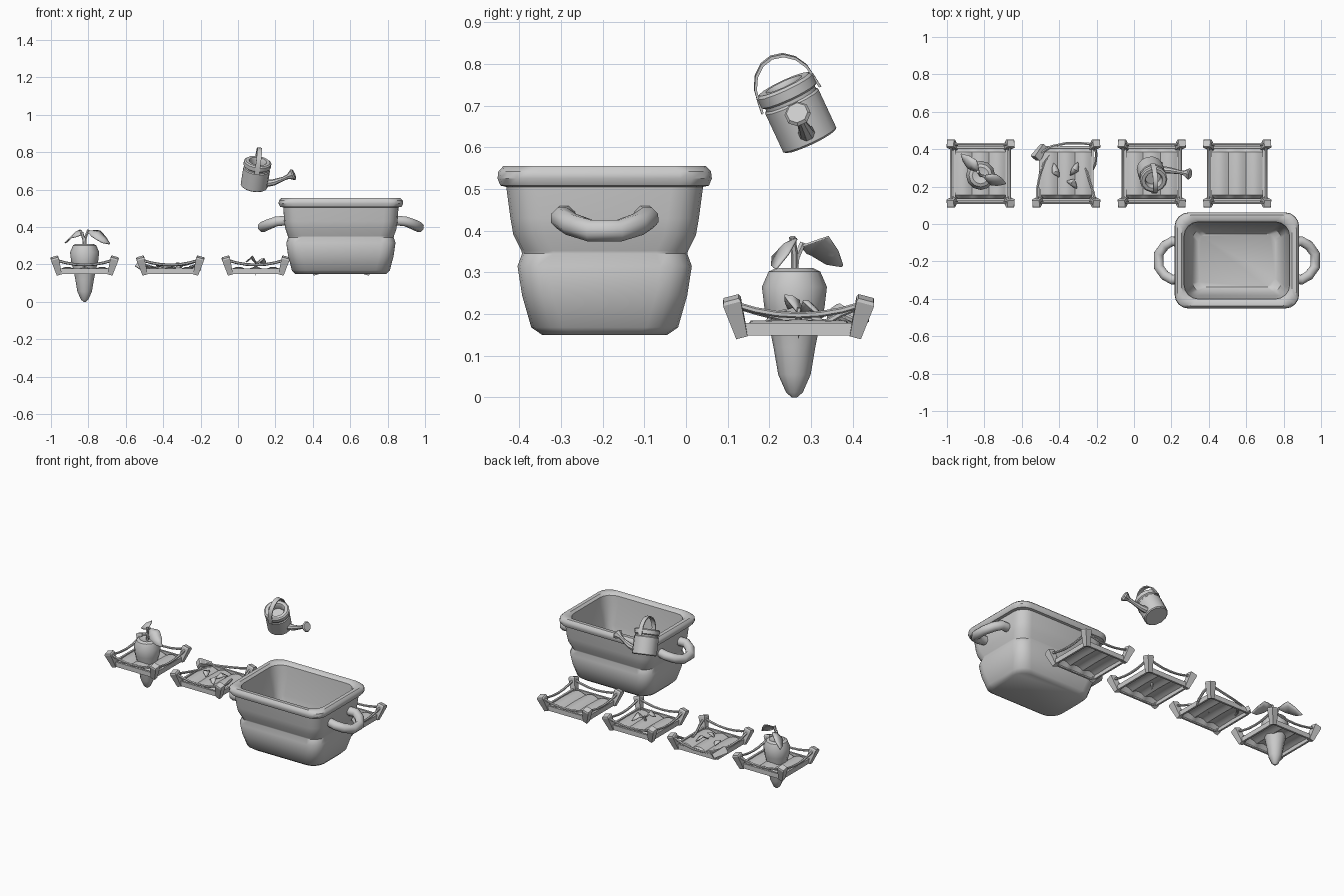
import bpy, bmesh
from math import pi, cos, sin, radians
from mathutils import Vector as V, Matrix

if "Cube" in bpy.data.objects:
    bpy.data.objects.remove(bpy.data.objects["Cube"])


def finish(name, bm, angle=35):
    bmesh.ops.recalc_face_normals(bm, faces=bm.faces)
    me = bpy.data.meshes.new(name)
    bm.to_mesh(me)
    bm.free()
    ob = bpy.data.objects.new(name, me)
    bpy.context.collection.objects.link(ob)
    bpy.ops.object.select_all(action='DESELECT')
    ob.select_set(True)
    bpy.context.view_layer.objects.active = ob
    bpy.ops.object.shade_smooth_by_angle(angle=radians(angle))
    return ob


def loft(name, rings, caps=True, angle=35):
    bm = bmesh.new()
    rows = [[bm.verts.new(p) for p in r] for r in rings]
    n = len(rows[0])
    for a, b in zip(rows, rows[1:]):
        for i in range(n):
            bm.faces.new((a[i], a[(i + 1) % n], b[(i + 1) % n], b[i]))
    if caps:
        bm.faces.new(rows[0])
        bm.faces.new(rows[-1])
    return finish(name, bm, angle)


def tube(name, pts, radii, n=8, ref=(0, 0, 1), angle=50):
    pts = [V(p) for p in pts]
    if isinstance(radii, float):
        radii = [radii] * len(pts)
    rings = []
    for i, p in enumerate(pts):
        t = (pts[min(i + 1, len(pts) - 1)] - pts[max(i - 1, 0)]).normalized()
        s = t.cross(V(ref)).normalized()
        u = s.cross(t)
        rings.append([p + radii[i] * (cos(2 * pi * k / n + pi / n) * s + sin(2 * pi * k / n + pi / n) * u)
                      for k in range(n)])
    return loft(name, rings, angle=angle)


def lathe(name, prof, matrix, n=12, angle=35):
    ob = loft(name, [[(r * cos(2 * pi * k / n), r * sin(2 * pi * k / n), z) for k in range(n)]
                     for r, z in prof], angle=angle)
    ob.matrix_world = matrix
    return ob


def leaf(name, base, mid, tip, width, side):
    # folded thin blade: centre rib plus two edges
    side = V(side).normalized()
    base, mid, tip = V(base), V(mid), V(tip)
    bm = bmesh.new()
    rows = []
    for p, w in ((base, .12), (base.lerp(mid, .6), .75), (mid, 1), (mid.lerp(tip, .55), .7), (tip, .08)):
        s = side * width * w / 2
        drop = V((0, 0, -.12 * width * w))
        rows.append([bm.verts.new(q) for q in (p - s + drop, p, p + s + drop)])
    for a, b in zip(rows, rows[1:]):
        for i in (0, 1):
            bm.faces.new((a[i], a[i + 1], b[i + 1], b[i]))
    ob = finish(name, bm)
    m = ob.modifiers.new('thickness', 'SOLIDIFY')
    m.thickness = .005
    return ob


def rounded_rect(cx, cy, hx, hy, r, z, k=4):
    out = []
    for q, (sx, sy) in enumerate(((1, 1), (-1, 1), (-1, -1), (1, -1))):
        for i in range(k + 1):
            a = (q + i / k) * pi / 2
            out.append((cx + sx * (hx - r) + r * cos(a), cy + sy * (hy - r) + r * sin(a), z))
    return out


def box(name, c, h):
    x, y, z = h
    return loft(name, [[V(c) + V((sx * x, sy * y, sz)) for sx, sy in ((1, 1), (-1, 1), (-1, -1), (1, -1))]
                       for sz in (-z, z)], angle=20)


def post(name, bottom, top, hb=.014, ht=.022):
    bottom, top = V(bottom), V(top)
    d = (top - bottom).normalized()
    s = d.cross(V((0, 1, 0))).normalized()
    u = s.cross(d)
    loft(name, [[p + w * (a * s + b * u) for a, b in ((1, 1), (-1, 1), (-1, -1), (1, -1))]
                for p, w in ((bottom, hb), (bottom.lerp(top, .92), ht), (top, ht * .85))], angle=20)


# Basin: outer shell, seam, rolled rim, inner wall and floor
BX, BY = .55, -.195
prof = [(.245, .15, .15), (.262, .176, .168), (.282, .198, .245), (.292, .209, .315), (.282, .198, .345),
        (.284, .20, .352), (.297, .219, .39), (.303, .226, .43), (.308, .236, .505), (.324, .25, .508),
        (.333, .257, .525), (.331, .255, .542), (.318, .243, .555), (.295, .22, .555), (.282, .206, .542),
        (.279, .203, .50), (.262, .188, .36), (.235, .165, .21), (.205, .142, .185)]
loft('basin', [rounded_rect(BX, BY, hx, hy, .075 if i < 16 else .045, z)
               for i, (hx, hy, z) in enumerate(prof)], angle=40)
for s in (-1, 1):
    pts = [(BX + s * x, BY + y, z) for x, y, z in
           ((.29, -.095, .435), (.345, -.103, .43), (.385, -.08, .415), (.418, -.035, .40),
            (.418, .035, .40), (.385, .08, .415), (.345, .103, .43), (.29, .095, .435))]
    tube('basin_handle', pts, .028, 8)

# Four garden plots
PY = .27
for n, px in enumerate((-.82, -.362, .095, .552)):
    broken = n == 1
    # ridged soil sheet
    bm = bmesh.new()
    rows = []
    for i in range(19):
        x = px - .138 + .276 * i / 18
        z = .168 + .016 * abs(sin(3 * pi * i / 18))
        rows.append([bm.verts.new((x, PY + y, zz)) for y, zz in ((-.138, .152), (-.115, z), (0, z + .003), (.115, z), (.138, .152))])
    for a, b in zip(rows, rows[1:]):
        for i in range(4):
            bm.faces.new((a[i], a[i + 1], b[i + 1], b[i]))
    finish('soil', bm)
    # border planks
    for s in (-1, 1):
        box('side_plank', (px + s * .14, PY, .164), (.006, .135, .015))
        box('end_plank', (px, PY + s * .14, .164), (.135, .006, .015))
    # corner posts
    for sx in (-1, 1):
        for sy in (-1, 1):
            if broken and (sx, sy) == (-1, 1):
                post('fallen_post', (px - .12, PY + .15, .17), (px - .165, PY + .08, .20), .014, .022)
            else:
                post('corner_post', (px + sx * .136, PY + sy * .136, .147), (px + sx * .162, PY + sy * .162, .238))
    # sagging ropes
    for s in (-1, 1):
        for along_x in (True, False):
            if broken and not (along_x and s == -1):
                continue
            pts = []
            for i in range(7):
                t = -1 + i / 3
                a, b, z = t * .155, s * .156, .197 + .027 * t * t
                pts.append((px + a, PY + b, z) if along_x else (px + b, PY + a, z))
            tube('rope', pts, .0075, 6)
    if broken:
        for path in (((-.155, -.155, .222), (-.155, -.08, .20), (-.14, 0, .185), (-.115, .07, .18), (-.09, .10, .18)),
                     ((-.15, .10, .20), (-.08, .145, .18), (0, .162, .185), (.08, .162, .20), (.155, .155, .222)),
                     ((.155, -.155, .222), (.145, -.10, .205), (.125, -.04, .19), (.105, .03, .185)),
                     ((.155, .155, .222), (.16, .10, .20), (.155, .05, .17), (.14, .02, .155))):
            tube('loose_rope', [(px + x, PY + y, z) for x, y, z in path], .0075, 6)

# Wilted weeds on the second plot
for b, m, t in (((-.40, .25, .185), (-.42, .28, .205), (-.43, .325, .19)),
                ((-.36, .23, .185), (-.33, .225, .21), (-.305, .19, .185)),
                ((-.34, .26, .185), (-.315, .29, .21), (-.30, .33, .185))):
    d = V(t) - V(b)
    leaf('wilted_leaf', b, m, t, .04, (-d.y, d.x, .02))

# Sprout on the third plot
tube('sprout_stem', [(.095, .27, .14), (.095, .27, .18), (.10, .272, .215)], [.003, .008, .006], 6)
leaf('sprout_leaf', (.10, .27, .205), (.075, .255, .245), (.04, .245, .215), .04, (.2, -.8, .3))
leaf('sprout_leaf', (.10, .275, .205), (.125, .295, .232), (.15, .33, .195), .045, (.7, -.6, .3))

# Root vegetable in the first plot
lathe('root', [(.006, 0), (.02, .012), (.039, .055), (.05, .12), (.06, .17), (.072, .215), (.078, .265),
               (.062, .302), (.045, .31), (.012, .302)], Matrix.Translation((-.82, .26, 0)), 12, 40)
tube('leaf_stem', [(-.82, .26, .29), (-.825, .265, .335), (-.835, .28, .37)], .008, 6, (1, 0, 0))
tube('leaf_stem', [(-.82, .26, .29), (-.815, .26, .345), (-.80, .255, .385)], .008, 6, (0, 1, 0))
leaf('root_leaf', (-.83, .278, .365), (-.868, .32, .375), (-.925, .375, .318), .078, (.6, .55, .55))
leaf('root_leaf', (-.805, .256, .38), (-.75, .235, .37), (-.685, .215, .312), .078, (.35, .75, .55))

# Watering can, tilted, built around its own axis
M = Matrix.Translation((.085, .298, .615)) @ Matrix.Rotation(radians(25), 4, 'X') @ Matrix.Rotation(radians(8), 4, 'Y')
lathe('watering_can', [(.066, 0), (.072, .005), (.072, .105), (.067, .11), (.067, .118), (.074, .123),
                       (.074, .146), (.066, .152), (.048, .152), (.042, .142), (.042, .11)], M, 14)
ob = tube('can_spout', [(.06, 0, .03), (.10, 0, .04), (.15, 0, .069), (.172, 0, .085), (.197, 0, .10), (.203, 0, .104)],
          [.021, .017, .011, .013, .032, .026], 8, (0, 1, 0), 30)
ob.matrix_world = M
arch = [(0, .073 * cos(pi * k / 8), .135 + .088 * sin(pi * k / 8)) for k in range(9)]
arch = [(0, .076, .11)] + arch + [(0, -.076, .11)]
# flat strap handle
ob = loft('can_handle', [[(sx * .013, y * f, .13 + (z - .13) * f) for sx, f in ((-1, 1.04), (1, 1.04), (1, .96), (-1, .96))]
                         for _, y, z in arch], angle=30)
ob.matrix_world = M
